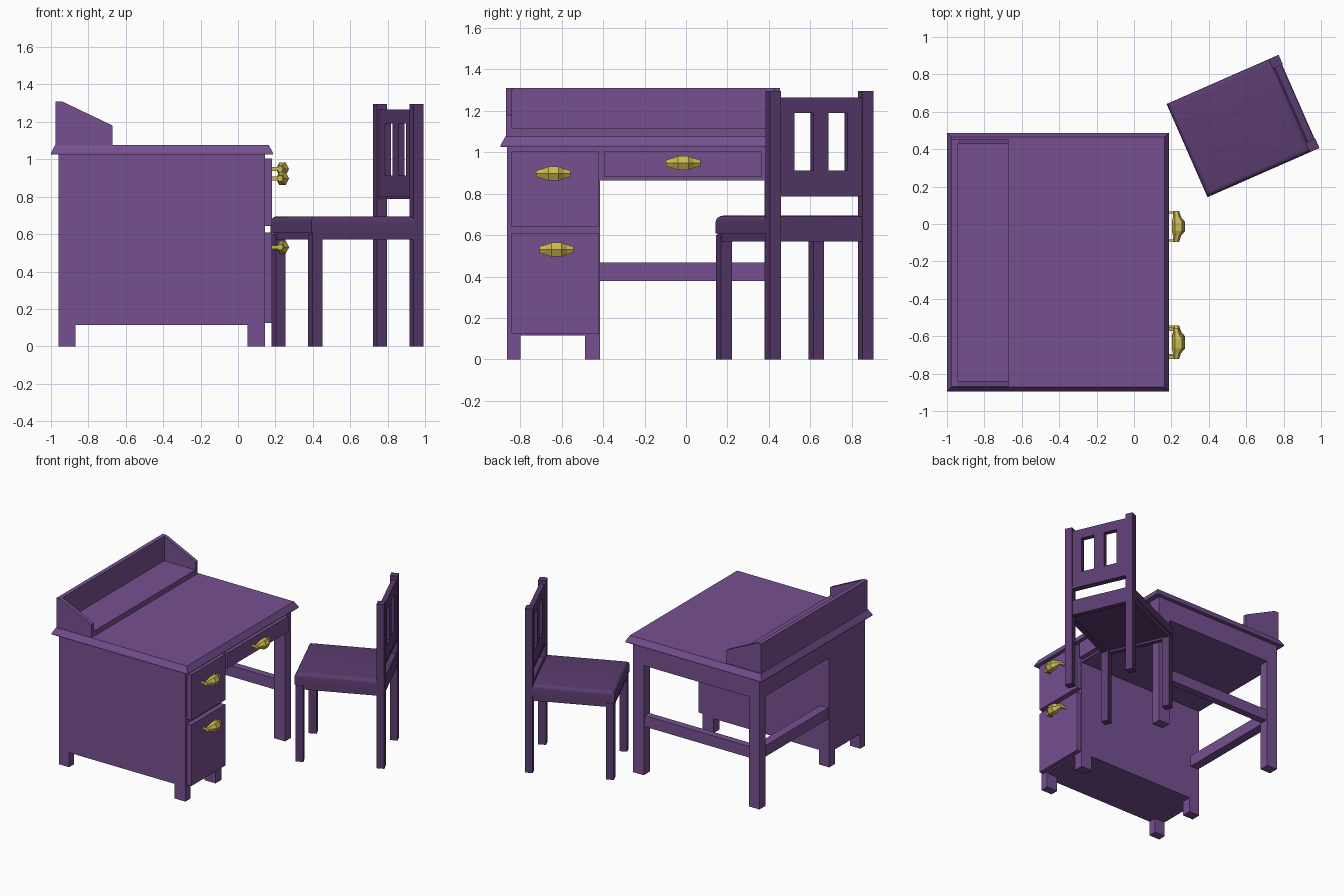
import bpy, bmesh, math
from mathutils import Matrix, Vector

cube = bpy.data.objects.get("Cube")
if cube:
    bpy.data.objects.remove(cube, do_unlink=True)


def material(name, rgb):
    m = bpy.data.materials.new(name)
    m.use_nodes = True
    color = (*rgb, 1)
    m.diffuse_color = color
    m.node_tree.nodes["Principled BSDF"].inputs["Base Color"].default_value = color
    return m


desk_purple = material("desk purple", (0.18, 0.08, 0.28))
chair_purple = material("chair purple", (0.105, 0.045, 0.16))
brass = material("brass", (0.6, 0.48, 0.08))


def finish(name, bm, mat):
    bmesh.ops.recalc_face_normals(bm, faces=bm.faces)
    mesh = bpy.data.meshes.new(name)
    bm.to_mesh(mesh)
    bm.free()
    mesh.materials.append(mat)
    ob = bpy.data.objects.new(name, mesh)
    bpy.context.collection.objects.link(ob)
    return ob


def add_box(bm, x, y, z):
    """Box spanning the given (low, high) ranges."""
    size = Vector((x[1] - x[0], y[1] - y[0], z[1] - z[0]))
    mid = Vector((sum(x) / 2, sum(y) / 2, sum(z) / 2))
    return bmesh.ops.create_cube(bm, size=1, matrix=Matrix.Translation(mid) @ Matrix.Diagonal((*size, 1)))["verts"]


def box(name, x, y, z, mat=desk_purple):
    bm = bmesh.new()
    add_box(bm, x, y, z)
    return finish(name, bm, mat)


def loft(name, rings, mat):
    """Skin a list of equal-length point rings and cap the ends."""
    bm = bmesh.new()
    rows = [[bm.verts.new(p) for p in ring] for ring in rings]
    for a, b in zip(rows, rows[1:]):
        n = len(a)
        for i in range(n):
            bm.faces.new((a[i], a[(i + 1) % n], b[(i + 1) % n], b[i]))
    bm.faces.new(rows[0])
    bm.faces.new(rows[-1])
    return finish(name, bm, mat)


# Desk: pedestal, legs, apron and stretchers
BACK, FRONT = -0.96, 0.145
box("pedestal", (BACK, FRONT), (-0.863, -0.414), (0.115, 1.03))
box("apron", (BACK, FRONT), (-0.414, 0.455), (0.865, 1.03))
for end, x in (("back", (BACK, BACK + 0.09)), ("front", (FRONT - 0.095, FRONT))):
    box(end + "_outer_foot", x, (-0.863, -0.80), (0, 0.115))
    box(end + "_inner_foot", x, (-0.487, -0.414), (0, 0.115))
    box(end + "_leg", x, (0.38, 0.455), (0, 0.865))
box("side_stretcher", (BACK + 0.09, FRONT - 0.095), (0.39, 0.445), (0.38, 0.467))
box("back_stretcher", (BACK + 0.01, BACK + 0.08), (-0.414, 0.38), (0.38, 0.467))

# Desk top with sloping edge
def rectangle(inset, z):
    x0, x1, y0, y1 = -1 + inset, 0.187 - inset, -0.895 + inset, 0.487 - inset
    return [(x0, y0, z), (x1, y0, z), (x1, y1, z), (x0, y1, z)]


loft("desk_top", [rectangle(0, 1.025), rectangle(0, 1.035), rectangle(0.023, 1.077)], desk_purple)

# Raised shelf with back board and sloping cheeks
box("shelf", (-0.975, -0.67), (-0.85, 0.44), (1.07, 1.117))
box("back_board", (-0.975, -0.942), (-0.85, 0.44), (1.07, 1.31))
cheek = [(-0.975, 1.07), (-0.67, 1.07), (-0.67, 1.18), (-0.942, 1.31), (-0.975, 1.31)]
for side, y0 in (("right", -0.868), ("left", 0.427)):
    loft(side + "_cheek", [[(x, y, z) for x, z in cheek] for y in (y0, y0 + 0.028)], desk_purple)


# Drawers, each with a bowed pull on two short posts
def handle(name, y, z):
    sections = [(-0.083, 0.225, 0.016, 0.015), (-0.05, 0.23, 0.022, 0.024), (-0.025, 0.238, 0.035, 0.034),
                (0.025, 0.238, 0.035, 0.034), (0.05, 0.23, 0.022, 0.024), (0.083, 0.225, 0.016, 0.015)]
    corners = [(math.cos(math.tau * i / 6), math.sin(math.tau * i / 6)) for i in range(6)]
    loft(name + "_pull", [[(x + rx * c, y + dy, z + rz * s / 0.866) for c, s in corners]
                          for dy, x, rx, rz in sections], brass)
    for side, dy in (("right", -0.075), ("left", 0.075)):
        box(name + "_" + side + "_post", (0.18, 0.225), (y + dy - 0.006, y + dy + 0.006),
            (z - 0.01, z + 0.01), brass)


for name, y, z, hy, hz in (("lower_drawer", (-0.843, -0.42), (0.125, 0.608), -0.625, 0.53),
                           ("upper_drawer", (-0.843, -0.42), (0.643, 1.003), -0.64, 0.897),
                           ("centre_drawer", (-0.395, 0.365), (0.88, 1.003), -0.013, 0.948)):
    box(name, (FRONT, 0.183), y, z)
    handle(name, hy, hz)

# Chair, made square and then turned towards the desk
L, W, T = 0.327, 0.272, 0.057
chair = []


def part(name, x, y, z):
    ob = box(name, x, y, z, chair_purple)
    chair.append(ob)
    return ob


for side, s in (("right", -1), ("left", 1)):
    y = tuple(sorted((s * W, s * (W - T))))
    part(side + "_front_chair_leg", (-L + 0.006, -L + T + 0.006), y, (0, 0.6))
    part(side + "_back_post", (L - T, L), y, (0, 1.295))
    rail = tuple(sorted((s * (W - 0.005), s * (W - 0.04))))
    part(side + "_seat_rail", (-L + 0.01, L - T), rail, (0.57, 0.64))
part("front_seat_rail", (-L + 0.01, -L + 0.045), (-W + 0.01, W - 0.01), (0.57, 0.62))
part("rear_seat_rail", (L - 0.045, L - 0.008), (-W + T, W - T), (0.57, 0.69))
part("seat_base", (-L + 0.02, L - 0.04), (-W + 0.02, W - 0.02), (0.585, 0.62))

# Backrest frame: rails, stiles and a central splat
back = (L - 0.045, L - 0.008)
part("lower_back_rail", back, (-W + T, W - T), (0.8, 0.912))
part("upper_back_rail", back, (-W + T, W - T), (1.19, 1.265))
part("back_ledge", (L - 0.05, L - 0.004), (-W + T, W - T), (0.787, 0.805))
part("back_splat", back, (-0.04, 0.04), (0.912, 1.19))
for side, s in (("right", -1), ("left", 1)):
    part(side + "_back_stile", back, tuple(sorted((s * 0.14, s * (W - T)))), (0.912, 1.19))

# Padded seat with rounded upper edge
cushion = part("seat_cushion", (-L, L - T + 0.01), (-W, W), (0.607, 0.695))
bm = bmesh.new()
bm.from_mesh(cushion.data)
top_edges = [e for e in bm.edges if all(v.co.z > 0.65 for v in e.verts)]
bmesh.ops.bevel(bm, geom=top_edges, offset=0.03, segments=4, profile=0.5, affect="EDGES")
bm.to_mesh(cushion.data)
bm.free()

placing = Matrix.Translation((0.583, 0.524, 0)) @ Matrix.Rotation(math.radians(23.7), 4, "Z")
for ob in chair:
    ob.matrix_world = placing

bpy.ops.object.select_all(action="DESELECT")
cushion.select_set(True)
bpy.context.view_layer.objects.active = cushion
bpy.ops.object.shade_smooth_by_angle(angle=math.radians(40))
